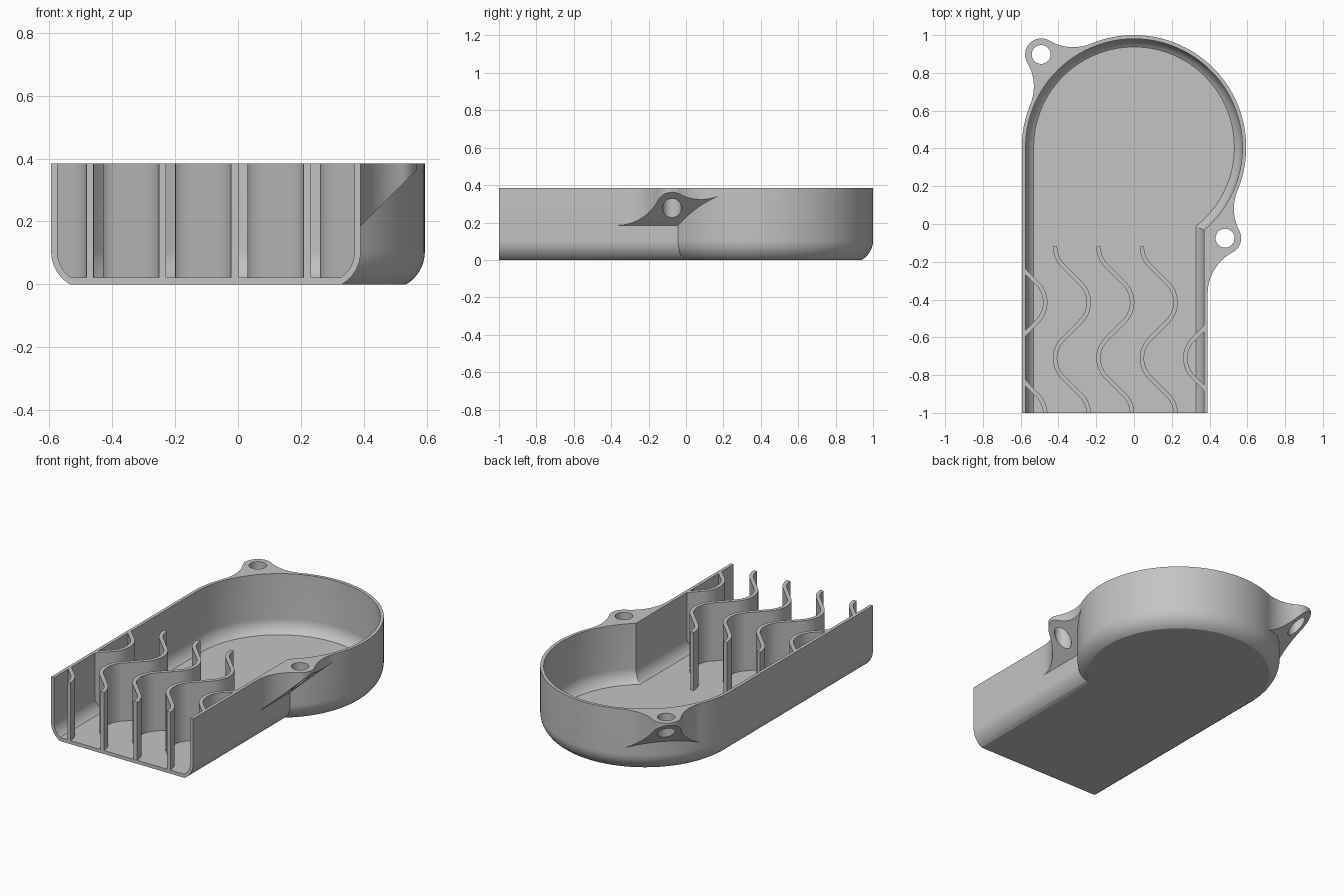
import bpy, bmesh, math
from mathutils import Vector

cube = bpy.data.objects.get("Cube")
if cube:
    bpy.data.objects.remove(cube, do_unlink=True)

R, XR, H, FLOOR, FRONT = 0.594, 0.39, 0.385, 0.022, -1.0
C = Vector((0, 0.406))          # centre of the round end
BEND, BEND_Z = 0.12, 0.104      # bottom edge rounding
FILLET, LUG_R, HOLE_R = 0.25, 0.085, 0.05

grey = bpy.data.materials.new("grey plastic")
grey.use_nodes = True
grey.diffuse_color = (0.55, 0.55, 0.55, 1)
grey.node_tree.nodes["Principled BSDF"].inputs["Base Color"].default_value = grey.diffuse_color


def finish(bm, name):
    bmesh.ops.recalc_face_normals(bm, faces=bm.faces)
    mesh = bpy.data.meshes.new(name)
    bm.to_mesh(mesh)
    bm.free()
    mesh.materials.append(grey)
    ob = bpy.data.objects.new(name, mesh)
    bpy.context.collection.objects.link(ob)
    bpy.ops.object.select_all(action='DESELECT')
    ob.select_set(True)
    bpy.context.view_layer.objects.active = ob
    bpy.ops.object.shade_smooth_by_angle(angle=math.radians(30))
    return ob


def polar(c, r, a):
    return Vector((c[0] + r * math.cos(a), c[1] + r * math.sin(a)))


def arc(c, r, a0, a1, n):
    return [polar(c, r, a0 + (a1 - a0) * i / n) for i in range(n + 1)]


def angle(a, b):
    return math.atan2(b[1] - a[1], b[0] - a[0])


def short_arc(c, r, p, q, n=16):
    """Arc around c from the direction of p to the direction of q."""
    a0 = angle(c, p)
    turn = (angle(c, q) - a0 + math.pi) % math.tau - math.pi
    return arc(c, r, a0, a0 + turn, n)


def outline(d):
    """Plan of the tray, moved inwards by d."""
    r = R - d
    end = -math.acos((XR - d) / r)
    return [Vector((-r, FRONT))] + arc(C, r, math.pi, end, 96) + [Vector((XR - d, FRONT))]


# Tray: wall section swept along the open outline, closed by two floors
def bend(r, z0, n=10):
    a1 = math.asin((BEND_Z - z0) / r)
    return [(BEND - r * math.cos(a1 * i / n), BEND_Z - r * math.sin(a1 * i / n))
            for i in range(n + 1)]


section = bend(BEND, 0)[::-1] + [(0, H), (0.02, H)] + bend(BEND - 0.02, FLOOR)
bm = bmesh.new()
loops = [[bm.verts.new((p.x, p.y, z)) for p in outline(d)] for d, z in section]
for low, high in zip(loops, loops[1:]):
    for i in range(len(low) - 1):
        bm.faces.new((low[i], low[i + 1], high[i + 1], high[i]))
bm.faces.new(loops[0])
bm.faces.new(loops[-1])
bm.faces.new([l[0] for l in loops] + [l[-1] for l in reversed(loops)])
finish(bm, "tray")


# Screw lugs: filleted plan with a hole, cut underneath by a 45 degree plane
def body_fillet(lug, side):
    d, f = (lug - C).length, R + FILLET
    t = math.acos((f * f + d * d - (LUG_R + FILLET) ** 2) / (2 * f * d))
    return polar(C, f, angle(C, lug) + side * t)


def lug_plan(lug, f1, f2, foot1, foot2):
    return (short_arc(f1, FILLET, foot1, lug) + short_arc(lug, LUG_R, f1, f2, 24)[1:-1]
            + short_arc(f2, FILLET, lug, foot2))


def make_lug(name, plan, lug, underside):
    bm = bmesh.new()
    edges = {0: [], 1: []}
    for ring in (plan, arc(lug, HOLE_R, 0, math.tau, 40)[:-1]):
        top = [bm.verts.new((p.x, p.y, H)) for p in ring]
        low = [bm.verts.new((p.x, p.y, underside(p))) for p in ring]
        for i in range(len(ring)):
            bm.faces.new((top[i - 1], top[i], low[i], low[i - 1]))
            edges[0].append(bm.edges.get((top[i - 1], top[i])))
            edges[1].append(bm.edges.get((low[i - 1], low[i])))
    for rim in edges.values():
        bmesh.ops.triangle_fill(bm, edges=rim, use_beauty=True)
    finish(bm, name)


SINK = 0.004                    # lugs are sunk this far into the wall
back = polar(C, 0.695, math.radians(135))
f1, f2 = body_fillet(back, -1), body_fillet(back, 1)
plan = lug_plan(back, f1, f2, C, C) + short_arc(C, R - SINK, f2, f1)
outward = (back - C).normalized()
make_lug("back_lug", plan, back, lambda p: 0.185 + (p - C).dot(outward) - R)

side = Vector((0.482, -0.075))
f1 = body_fillet(side, 1)
fx = XR + FILLET
f2 = Vector((fx, side.y - math.sqrt((LUG_R + FILLET) ** 2 - (fx - side.x) ** 2)))
x = XR - SINK
corner = Vector((x, C.y - math.sqrt((R - SINK) ** 2 - x * x)))
plan = (lug_plan(side, f1, f2, C, Vector((0, f2.y))) + [Vector((x, f2.y))]
        + short_arc(C, R - SINK, corner, f1))
make_lug("side_lug", plan, side, lambda p: 0.185 + p.x - XR)


# Wavy flow fins: arcs joined by 45 degree runs, trimmed inside the walls
START, HALF, SWING, BOW = -0.12, 0.295, 0.178, 0.141


def bow(t):
    k = BOW * math.sqrt(0.5)
    return BOW - math.sqrt(BOW ** 2 - t * t) if t < k else BOW - k + t - k


def wave(y):
    u = (START - y) % (2 * HALF)
    t = min(u, 2 * HALF - u)
    return bow(t) if t < HALF / 2 else SWING - bow(HALF - t)


def fin_foot(x):
    d = min(x + R, XR - x)
    if d >= BEND:
        return FLOOR - 0.01
    return max(FLOOR - 0.01, BEND_Z - math.sqrt(max(0, 0.11 ** 2 - (BEND - d) ** 2)))


def make_fin(name, x0, ys):
    bm = bmesh.new()
    rows = []
    for y in ys:
        slope = (wave(y + 0.001) - wave(y - 0.001)) / 0.002
        n = Vector((1, -slope)).normalized() * 0.0115
        row = []
        for s in (-1, 1):
            px = min(max(x0 + wave(y) + s * n.x, 0.01 - R), XR - 0.01)
            py = max(y + s * n.y, FRONT)
            pair = [bm.verts.new((px, py, z)) for z in (fin_foot(px), H)]
            row += pair if s < 0 else pair[::-1]
        rows.append(row)
    for a, b in zip(rows, rows[1:]):
        for i in range(4):
            bm.faces.new((a[i - 1], a[i], b[i], b[i - 1]))
    bm.faces.new(rows[0])
    bm.faces.new(rows[-1])
    finish(bm, name)


STEPS = 176
for k in range(-1, 4):
    x0 = -0.418 + 0.23 * k
    runs, run = [], []
    for i in range(STEPS + 1):
        y = START + (FRONT - START) * i / STEPS
        inside = -R - 0.004 < x0 + wave(y) < XR + 0.004
        if inside and not (k == 3 and y > -0.4):
            run.append(y)
        elif run:
            runs.append(run)
            run = []
    if run:
        runs.append(run)
    for j, ys in enumerate(runs):
        make_fin(f"wavy_fin_{k + 2}_{j + 1}", x0, ys)
